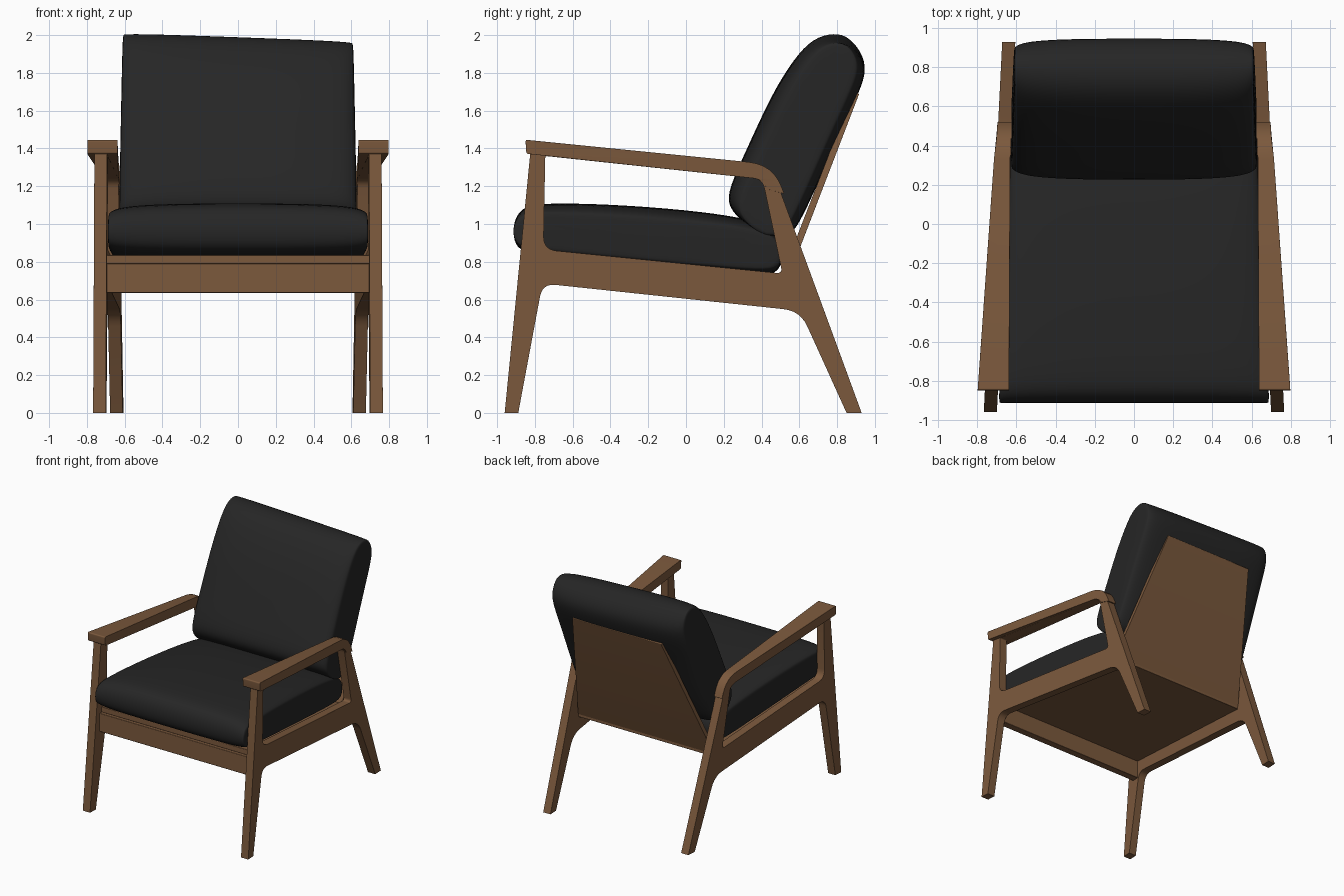
import bpy, bmesh, math
from mathutils import Vector

if "Cube" in bpy.data.objects:
    bpy.data.objects.remove(bpy.data.objects["Cube"])


def material(name, rgb):
    m = bpy.data.materials.new(name)
    m.diffuse_color = (*rgb, 1)
    m.use_nodes = True
    m.node_tree.nodes["Principled BSDF"].inputs["Base Color"].default_value = m.diffuse_color
    return m


WOOD = material("walnut wood", (0.2, 0.1, 0.046))
FABRIC = material("black fabric", (0.019, 0.019, 0.019))


def finish(name, bm, mat, bevel=0.0, subsurf=0):
    bmesh.ops.recalc_face_normals(bm, faces=bm.faces)
    me = bpy.data.meshes.new(name)
    bm.to_mesh(me)
    bm.free()
    me.materials.append(mat)
    ob = bpy.data.objects.new(name, me)
    bpy.context.collection.objects.link(ob)
    if bevel:
        b = ob.modifiers.new("bevel", 'BEVEL')
        b.width, b.segments, b.limit_method = bevel, 2, 'ANGLE'
        b.angle_limit = math.radians(40)
    if subsurf:
        s = ob.modifiers.new("subsurf", 'SUBSURF')
        s.levels = s.render_levels = subsurf
    bpy.ops.object.select_all(action='DESELECT')
    ob.select_set(True)
    bpy.context.view_layer.objects.active = ob
    if subsurf:
        bpy.ops.object.shade_smooth()
    else:
        bpy.ops.object.shade_smooth_by_angle(angle=math.radians(30))
    return ob


def rounded(corners):
    """Outline from (y, z, corner distance) points with curved corners."""
    pts = []
    for i, (y, z, d) in enumerate(corners):
        p = Vector((y, z))
        if d == 0:
            pts.append(p)
            continue
        a = Vector(corners[i - 1][:2])
        b = Vector(corners[(i + 1) % len(corners)][:2])
        a = p + (a - p).normalized() * d
        b = p + (b - p).normalized() * d
        for k in range(7):
            t = k / 6
            pts.append(a * (1 - t) ** 2 + p * 2 * t * (1 - t) + b * t * t)
    return pts


def slab(name, outlines, place, mat, bevel):
    """Fill side outlines (later ones are holes), then place(side, y, z) sets x."""
    cu = bpy.data.curves.new(name, 'CURVE')
    cu.dimensions, cu.fill_mode, cu.extrude = '2D', 'BOTH', 1.0
    for pts in outlines:
        sp = cu.splines.new('POLY')
        sp.points.add(len(pts) - 1)
        for q, p in zip(sp.points, pts):
            q.co = (p[0], p[1], 0, 1)
        sp.use_cyclic_u = True
    tmp = bpy.data.objects.new(name + "_curve", cu)
    bpy.context.collection.objects.link(tmp)
    dg = bpy.context.evaluated_depsgraph_get()
    me = bpy.data.meshes.new_from_object(tmp.evaluated_get(dg))
    bpy.data.objects.remove(tmp)
    bm = bmesh.new()
    bm.from_mesh(me)
    bpy.data.meshes.remove(me)
    bmesh.ops.remove_doubles(bm, verts=bm.verts, dist=1e-4)
    for v in bm.verts:
        y, z, side = v.co
        v.co = (place(side, y, z), y, z)
    bmesh.ops.dissolve_limit(bm, angle_limit=0.01, verts=bm.verts, edges=bm.edges)
    return finish(name, bm, mat, bevel)


def inner(y):
    """Inner face of the side frames, which converge to the rear."""
    return 0.698 - 0.092 * (y + 0.92) / 1.85


# Side frames: legs, rail and arm support in one outline with a window
outer = rounded([(-0.96, 0, 0), (-0.82, 1.42, 0), (0.455, 1.295, 0.11), (0.93, 0, 0),
                 (0.85, 0, 0), (0.605, 0.54, 0.09), (-0.76, 0.685, 0.07), (-0.888, 0, 0)])
window = rounded([(-0.745, 1.36, 0.01), (0.405, 1.237, 0.05),
                  (0.51, 0.738, 0.03), (-0.755, 0.865, 0.07)])
# Armrests: wide at the front, narrowing to the frame thickness at the rear
arm = rounded([(-0.845, 1.372, 0.01), (-0.85, 1.446, 0.012), (0.462, 1.315, 0.13),
               (0.52, 1.16, 0), (0.43, 1.185, 0), (0.405, 1.237, 0.05)])


def arm_x(s, y):
    t = min(max((y + 0.85) / 1.3, 0), 1)
    inside = 0.638 + (inner(y) - 0.004 - 0.638) * t
    outside = 0.798 + (inner(y) + 0.071 - 0.798) * t
    return outside if s > 0 else inside


for label, m in (("right", 1), ("left", -1)):
    slab(label + "_side_frame", [outer, window],
         lambda s, y, z: m * (inner(y) + (0.067 if s > 0 else 0)), WOOD, 0.006)
    slab(label + "_armrest", [arm], lambda s, y, z: m * arm_x(s, y), WOOD, 0.008)

# Front rail
slab("front_rail", [rounded([(-0.84, 0.636, 0), (-0.84, 0.79, 0), (-0.78, 0.79, 0), (-0.78, 0.636, 0)])],
     lambda s, y, z: s * (inner(y) + 0.01), WOOD, 0.004)
# Seat panel, sloping to the rear
slab("seat_panel", [rounded([(-0.815, 0.79, 0), (-0.815, 0.835, 0), (0.53, 0.705, 0), (0.53, 0.66, 0)])],
     lambda s, y, z: s * (inner(y) + 0.005), WOOD, 0.003)
# Back panel, leaning and narrowing to the top
slab("back_panel", [rounded([(0.485, 0.67, 0), (0.885, 1.70, 0.008), (0.917, 1.69, 0.008), (0.525, 0.67, 0)])],
     lambda s, y, z: s * (0.632 - 0.222 * (z - 0.67) / 1.03), WOOD, 0.003)

# Cushions: a side section lofted across, thinner towards both ends
STATIONS = [(0, 1), (0.3, 1), (0.6, 0.98), (0.82, 0.93), (0.94, 0.85), (0.99, 0.74), (1.0, 0.66)]


def cushion(name, section, base, top, half_width, warp):
    a = Vector(base)
    axis = (Vector(top) - a).normalized()
    nor = Vector((-axis.y, axis.x))
    bm = bmesh.new()
    rings = []
    for u, f in [(-u, f) for u, f in STATIONS[:0:-1]] + STATIONS:
        ring = []
        for p in section:
            d = Vector(p) - a
            q = a + axis * d.dot(axis) * (0.985 + 0.015 * f) + nor * d.dot(nor) * f
            x = u * half_width(q.x, q.y)
            ring.append(bm.verts.new((x, q.x, q.y + warp(x, q.y))))
        rings.append(ring)
    n = len(section)
    for r0, r1 in zip(rings, rings[1:]):
        for i in range(n):
            bm.faces.new((r0[i], r0[(i + 1) % n], r1[(i + 1) % n], r1[i]))
    bm.faces.new(rings[0])
    bm.faces.new(rings[-1])
    return finish(name, bm, FABRIC, subsurf=2)


cushion("seat_cushion",
        [(-0.915, 0.91), (-0.915, 1.01), (-0.87, 1.09), (-0.76, 1.112), (-0.4, 1.105),
         (0.0, 1.075), (0.3, 1.035), (0.46, 0.985), (0.51, 0.9), (0.51, 0.79),
         (0.47, 0.725), (0.3, 0.73), (-0.2, 0.778), (-0.7, 0.83), (-0.87, 0.845)],
        (-0.9, 0.95), (0.5, 0.84),
        lambda y, z: inner(y) - 0.004, lambda x, z: 0)

cushion("back_cushion",
        [(0.22, 1.09), (0.225, 1.19), (0.33, 1.42), (0.45, 1.69), (0.57, 1.885),
         (0.67, 1.99), (0.78, 2.015), (0.88, 1.985), (0.96, 1.87), (0.935, 1.75),
         (0.83, 1.53), (0.7, 1.22), (0.595, 0.99), (0.54, 0.93), (0.43, 0.93), (0.31, 1.0)],
        (0.42, 1.0), (0.80, 1.93),
        lambda y, z: 0.63 - 0.02 * max(0, z - 1.1),
        lambda x, z: -0.022 * (1 + x / 0.6) * max(0, z - 1.1) / 0.9 + 0.012 * max(0, z - 1.6))
